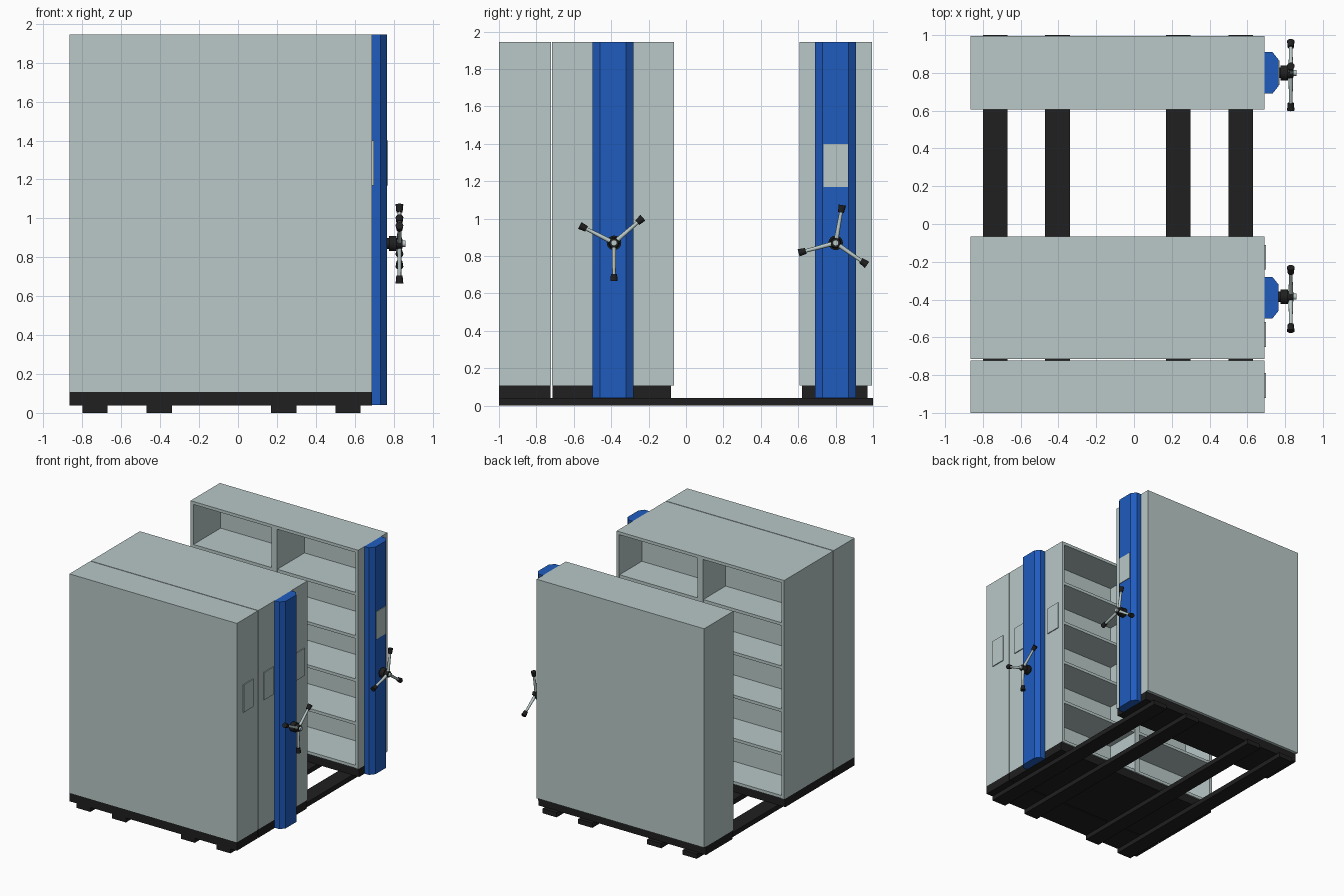
import bpy, bmesh, math
from mathutils import Vector

old = bpy.data.objects.get("Cube")
if old:
    bpy.data.objects.remove(old, do_unlink=True)


def material(name, rgb):
    m = bpy.data.materials.new(name)
    m.use_nodes = True
    m.diffuse_color = (*rgb, 1)
    m.node_tree.nodes["Principled BSDF"].inputs["Base Color"].default_value = (*rgb, 1)
    return m


GREY = material("pale_grey", (0.48, 0.578, 0.571))
BLUE = material("blue", (0.014, 0.107, 0.52))
BLACK = material("black", (0.014, 0.014, 0.014))


def finish(name, bm, mat):
    bmesh.ops.recalc_face_normals(bm, faces=bm.faces)
    mesh = bpy.data.meshes.new(name)
    bm.to_mesh(mesh)
    bm.free()
    mesh.materials.append(mat)
    ob = bpy.data.objects.new(name, mesh)
    bpy.context.collection.objects.link(ob)
    return ob


def add_box(bm, x, y, z):
    """Add a box spanning the given (low, high) ranges."""
    verts = bmesh.ops.create_cube(bm, size=1)["verts"]
    for v in verts:
        v.co = Vector([(r[0] + r[1]) / 2 + c * (r[1] - r[0])
                       for r, c in zip((x, y, z), v.co)])


def box(name, mat, x, y, z):
    bm = bmesh.new()
    add_box(bm, x, y, z)
    return finish(name, bm, mat)


def rod(name, mat, a, b, r1, r2, sides=16):
    """Tapered cylinder from point a to point b."""
    a, b = Vector(a), Vector(b)
    bm = bmesh.new()
    bmesh.ops.create_cone(bm, cap_ends=True, segments=sides, radius1=r1,
                          radius2=r2, depth=(b - a).length)
    turn = (b - a).to_track_quat("Z", "Y")
    for v in bm.verts:
        v.co = turn @ v.co + (a + b) / 2
    ob = finish(name, bm, mat)
    bpy.ops.object.select_all(action="DESELECT")
    ob.select_set(True)
    bpy.context.view_layer.objects.active = ob
    bpy.ops.object.shade_smooth_by_angle()
    return ob


LEFT, RIGHT = -0.865, 0.69
BOTTOM, TOP = 0.108, 1.945
T = 0.025
BAYS = 5


def rack(name, y_back, y_open):
    """Shelving one bay deep: closed at y_back, open at y_open."""
    y = sorted((y_back, y_open))
    panel = sorted((y_back, y_back + math.copysign(T, y_open - y_back)))
    mid = (LEFT + RIGHT) / 2
    bm = bmesh.new()
    add_box(bm, (LEFT, RIGHT), panel, (BOTTOM, TOP))
    for x in ((LEFT, LEFT + T), (mid - T, mid + T), (RIGHT - T, RIGHT)):
        add_box(bm, x, y, (BOTTOM, TOP))
    add_box(bm, (LEFT, RIGHT), y, (TOP - T, TOP))
    # shelves sit slightly behind the uprights
    inset = [v - math.copysign(0.004, y_open - y_back) if v == y_open else v for v in y]
    step = (TOP - BOTTOM - T) / BAYS
    for i in range(BAYS):
        z = BOTTOM + i * step
        add_box(bm, (LEFT + T, RIGHT - T), inset, (z, z + T))
    return finish(name, bm, GREY)


def column(name, y):
    """Blue chamfered drive housing on the end panel."""
    outline = [(RIGHT, 0.11), (0.733, 0.11), (0.765, 0.07)]
    outline += [(px, -py) for px, py in reversed(outline)]
    bm = bmesh.new()
    face = bm.faces.new([bm.verts.new((px, y + py, 0.04)) for px, py in outline])
    top = bmesh.ops.extrude_face_region(bm, geom=[face])["geom"]
    for v in top:
        if isinstance(v, bmesh.types.BMVert):
            v.co.z = TOP
    return finish(name, bm, BLUE)


def crank(name, y, angles):
    """Three-armed handwheel."""
    z, x = 0.87, 0.83
    rod(name + "_shaft", BLACK, (0.76, y, z), (0.78, y, z), 0.028, 0.028)
    rod(name + "_hub", BLACK, (0.775, y, z), (0.815, y, z), 0.039, 0.039)
    rod(name + "_collar", BLACK, (0.815, y, z), (0.845, y, z), 0.03, 0.025)
    rod(name + "_cap", GREY, (0.845, y, z), (0.86, y, z), 0.016, 0.016)
    for i, deg in enumerate(angles, 1):
        d = Vector((0, math.cos(math.radians(deg)), math.sin(math.radians(deg))))
        c = Vector((x, y, z))
        rod(f"{name}_arm_{i}", GREY, c + d * 0.02, c + d * 0.18, 0.012, 0.009, 12)
        rod(f"{name}_grip_{i}", BLACK, c + d * 0.165, c + d * 0.205, 0.016, 0.02)


# Floor rails
for i, x in enumerate((-0.735, -0.405, 0.235, 0.565), 1):
    box(f"floor_rail_{i}", BLACK, (x - 0.065, x + 0.065), (-1, 1), (0, 0.04))

# Carriages under each cabinet
for name, y in (("single", (-1, -0.725)), ("double", (-0.715, -0.08)), ("rear", (0.62, 0.97))):
    box(name + "_carriage", BLACK, (LEFT, RIGHT), y, (0.038, BOTTOM))

# Shelving cabinets
rack("single_cabinet", -1, -0.722)
rack("double_cabinet_front", -0.39, -0.716)
rack("double_cabinet_back", -0.39, -0.065)
rack("rear_cabinet", 0.995, 0.607)

# Drive columns and handwheels
column("double_column", -0.39)
column("rear_column", 0.80)
crank("double_crank", -0.385, (41, 153, 270))
crank("rear_crank", 0.80, (80, 195, 325))

# Label plates
for i, y in enumerate((-0.855, -0.585, -0.175), 1):
    box(f"label_plate_{i}", GREY, (RIGHT, RIGHT + 0.008), (y - 0.065, y + 0.065), (1.17, 1.4))
box("rear_label_plate", GREY, (0.764, 0.77), (0.735, 0.865), (1.17, 1.4))
